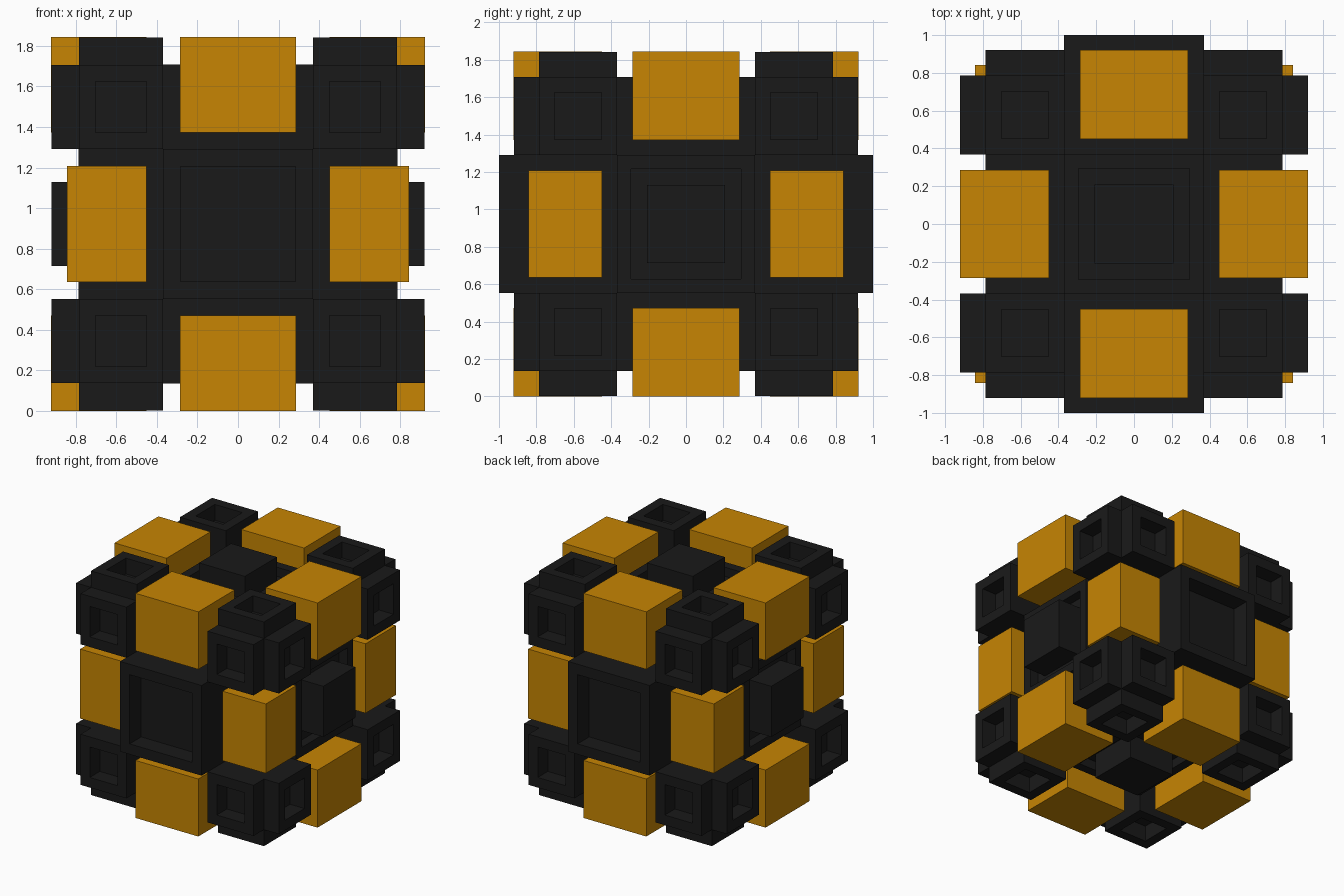
import bpy, bmesh
from itertools import product
from mathutils import Vector

if "Cube" in bpy.data.objects:
    bpy.data.objects.remove(bpy.data.objects["Cube"])

MID = Vector((0, 0, 0.922))


def make_material(name, rgb):
    m = bpy.data.materials.new(name)
    m.use_nodes = True
    m.diffuse_color = (*rgb, 1)
    m.node_tree.nodes["Principled BSDF"].inputs["Base Color"].default_value = (*rgb, 1)
    return m


black = make_material("charcoal black", (0.01, 0.01, 0.01))
amber = make_material("amber orange", (0.57, 0.235, 0.001))


def box(name, centre, half, mat):
    bm = bmesh.new()
    bmesh.ops.create_cube(bm, size=2)
    bmesh.ops.scale(bm, vec=half, verts=bm.verts)
    mesh = bpy.data.meshes.new(name)
    bm.to_mesh(mesh)
    bm.free()
    mesh.materials.append(mat)
    ob = bpy.data.objects.new(name, mesh)
    ob.location = MID + Vector(centre)
    bpy.context.collection.objects.link(ob)
    return ob


def socket(name, axis, sign, centre, half, base, top, rim, depth):
    """Square block facing along an axis with a straight-walled recess in its outer face."""
    c, h = Vector(centre), Vector((half, half, half))
    c[axis], h[axis] = sign * (base + top) / 2, (top - base) / 2
    ob = box(name, c, h, black)
    bm = bmesh.new()
    bm.from_mesh(ob.data)
    outer = [f for f in bm.faces if f.calc_center_median()[axis] * sign > h[axis] * 0.9]
    bmesh.ops.inset_region(bm, faces=outer, thickness=rim, use_even_offset=True)
    floor = bmesh.ops.extrude_discrete_faces(bm, faces=outer)["faces"][0]
    for v in floor.verts:
        v.co[axis] -= sign * depth
    bm.to_mesh(ob.data)
    bm.free()


box("core", (0, 0, 0), (0.37, 0.37, 0.37), black)

# Face centres: deep frames front and back, ringed plugs on the other sides
for sign, side in ((-1, "front"), (1, "back")):
    socket(side + "_frame", 1, sign, (0, 0, 0), 0.37, 0.37, 1.0, 0.086, 0.15)
for axis, sign, side in ((0, 1, "left"), (0, -1, "right"), (2, 1, "top"), (2, -1, "bottom")):
    socket(side + "_ring", axis, sign, (0, 0, 0), 0.37, 0.37, 0.787, 0.075, 0.075)
    c, h = Vector(), Vector((0.208, 0.208, 0.208))
    c[axis], h[axis] = sign * 0.76, 0.16
    box(side + "_plug", c, h, black)

# Corners: a cube with a socket arm on each of its three outward faces
for i, s in enumerate(product((-1, 1), repeat=3)):
    centre = Vector(s) * 0.577
    box(f"corner_cube_{i}", centre, (0.208, 0.208, 0.208), black)
    for axis in range(3):
        socket(f"corner_socket_{i}_{'xyz'[axis]}", axis, s[axis], centre,
               0.208, 0.7, 0.92, 0.083, 0.13)

# Edge blocks: the upright ones are a little thinner than the others
for axis in range(3):
    outer = 0.843 if axis == 2 else 0.922
    mid, half = (outer + 0.45) / 2, (outer - 0.45) / 2
    for i, (a, b) in enumerate(product((-1, 1), repeat=2)):
        # the axis entry is replaced, so the other two take the signs a and b
        c, h = Vector((a, b if axis == 2 else a, b)) * mid, Vector((half, half, half))
        c[axis], h[axis] = 0, 0.285
        box(f"edge_block_{'xyz'[axis]}_{i}", c, h, amber)
